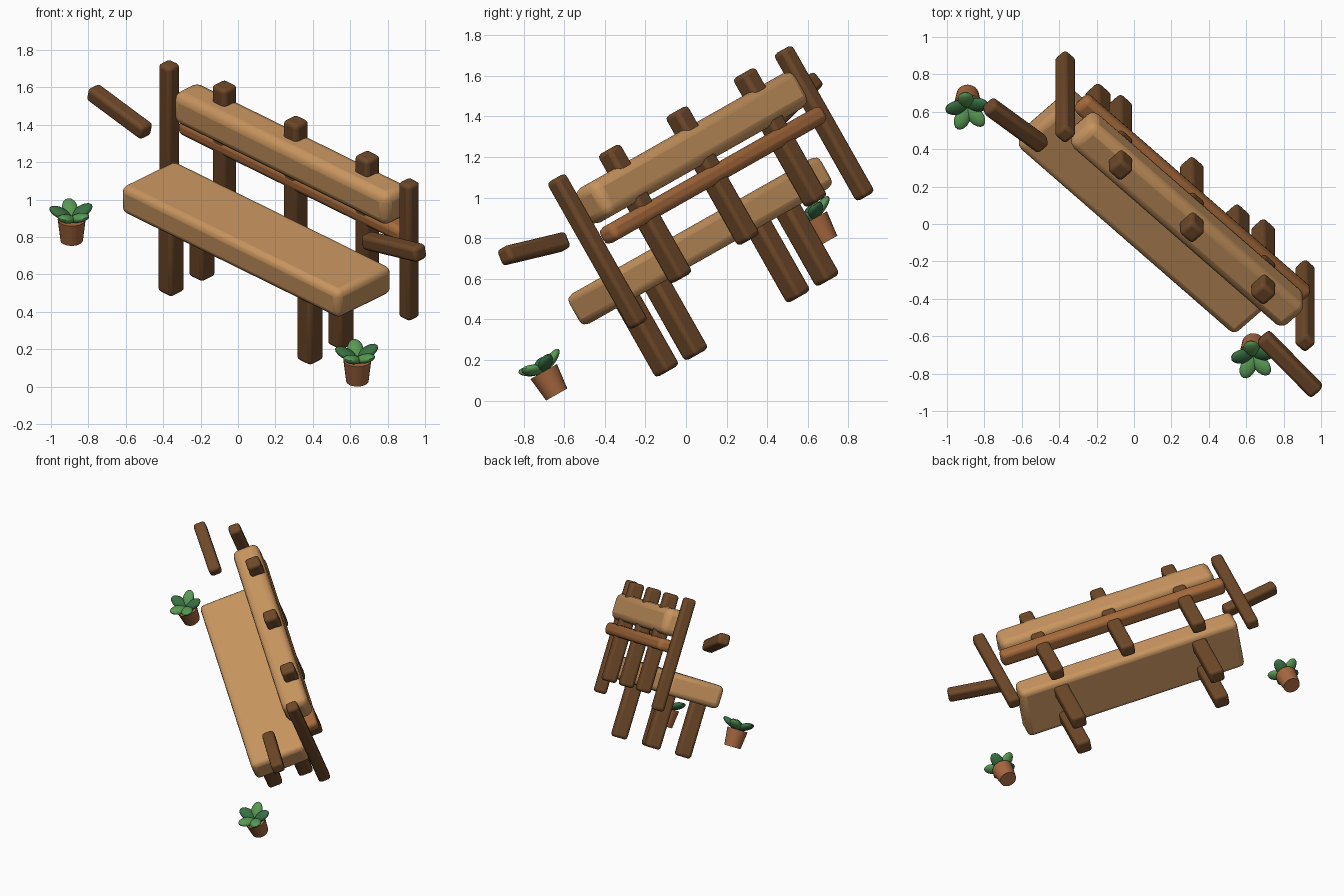
import bpy, math
from mathutils import Matrix, Vector

if "Cube" in bpy.data.objects:
    bpy.data.objects.remove(bpy.data.objects["Cube"])

# Whole bench is tilted: local x = along bench, y = towards the back, z = up
CX = -0.2475
FRAME = (Matrix.Rotation(math.radians(29.5), 4, 'X')
         @ Matrix.Rotation(math.radians(-45), 4, 'Z')
         @ Matrix.Translation((CX, 0, 0)))


def material(name, rgb):
    m = bpy.data.materials.new(name)
    m.diffuse_color = (*rgb, 1)
    m.use_nodes = True
    m.node_tree.nodes["Principled BSDF"].inputs["Base Color"].default_value = m.diffuse_color
    return m


LIGHT = material("light_wood", (0.58, 0.30, 0.115))
DARK = material("dark_wood", (0.155, 0.065, 0.022))
RAIL = material("rail_wood", (0.38, 0.145, 0.045))
CLAY = material("clay", (0.38, 0.135, 0.05))
LEAF = [material("leaf_light", (0.10, 0.32, 0.09)),
        material("leaf_dark", (0.04, 0.16, 0.055))]


def finish(name, mat, local):
    o = bpy.context.object
    o.name = name
    o.data.materials.append(mat)
    bpy.ops.object.shade_smooth_by_angle(angle=math.radians(35))
    o.matrix_world = FRAME @ local
    return o


def beam(name, mat, lo, hi, bevel, tilt=0.0):
    """Rounded timber between two local corners, optionally tilted about y."""
    lo, hi = Vector(lo), Vector(hi)
    bpy.ops.mesh.primitive_cube_add(size=1)
    o = bpy.context.object
    size = hi - lo
    o.data.transform(Matrix.Diagonal((*size, 1)))
    o = finish(name, mat, Matrix.Translation((lo + hi) / 2)
               @ Matrix.Rotation(tilt, 4, 'Y'))
    b = o.modifiers.new("round", 'BEVEL')
    b.width = bevel
    b.segments = 3
    return o


def post(name, x, y, z0, z1, s, bevel=0.022):
    h = s / 2
    beam(name, DARK, (x - h, y - h, z0), (x + h, y + h, z1), bevel)


# Seat, top plank and lower back rail
beam("seat", LIGHT, (-0.825, 0.18, 0.565), (0.825, 0.592, 0.735), 0.038)
beam("back_plank", LIGHT, (-0.81, 0.553, 0.972), (0.81, 0.748, 1.168), 0.05)
beam("back_rail", RAIL, (-0.85, 0.632, 0.855), (0.85, 0.748, 0.945), 0.032)

# Back slats
for i, x in enumerate((-0.54, 0, 0.54)):
    post(f"back_slat_{i + 1}", x, 0.685, 0.535, 1.265, 0.102)

for side, s in (("left", -1), ("right", 1)):
    # Legs
    post(f"front_leg_{side}", s * 0.525, 0.267, 0.17, 0.60, 0.108)
    post(f"back_leg_{side}", s * 0.525, 0.50, 0.17, 0.60, 0.108)
    # End posts
    post(f"end_post_{side}", s * 0.907, 0.634, 0.438, 1.27, 0.087)
    # Armrests, tilted upwards and outwards
    c = s * 1.037
    beam(f"armrest_{side}", DARK, (c - 0.212, 0.345, 0.977),
         (c + 0.212, 0.433, 1.063), 0.022, -s * math.radians(11.5))

    # Flower pots
    base = Matrix.Translation((s * 1.08, 0.07, 0.34))
    bpy.ops.mesh.primitive_cone_add(vertices=24, radius1=0.06, radius2=0.075,
                                    depth=0.13)
    finish(f"pot_{side}", CLAY, base @ Matrix.Translation((0, 0, 0.065)))
    # Leaves fanned round the pot
    for k in range(5):
        bpy.ops.mesh.primitive_uv_sphere_add(segments=16, ring_count=10, radius=1)
        bpy.context.object.data.transform(Matrix.Diagonal((0.066, 0.043, 0.024, 1)))
        finish(f"leaf_{side}_{k + 1}", LEAF[k % 2],
               base @ Matrix.Translation((0, 0, 0.162))
               @ Matrix.Rotation(math.radians(72 * k), 4, 'Z')
               @ Matrix.Translation((0.06, 0, 0))
               @ Matrix.Rotation(math.radians(-25), 4, 'Y'))
